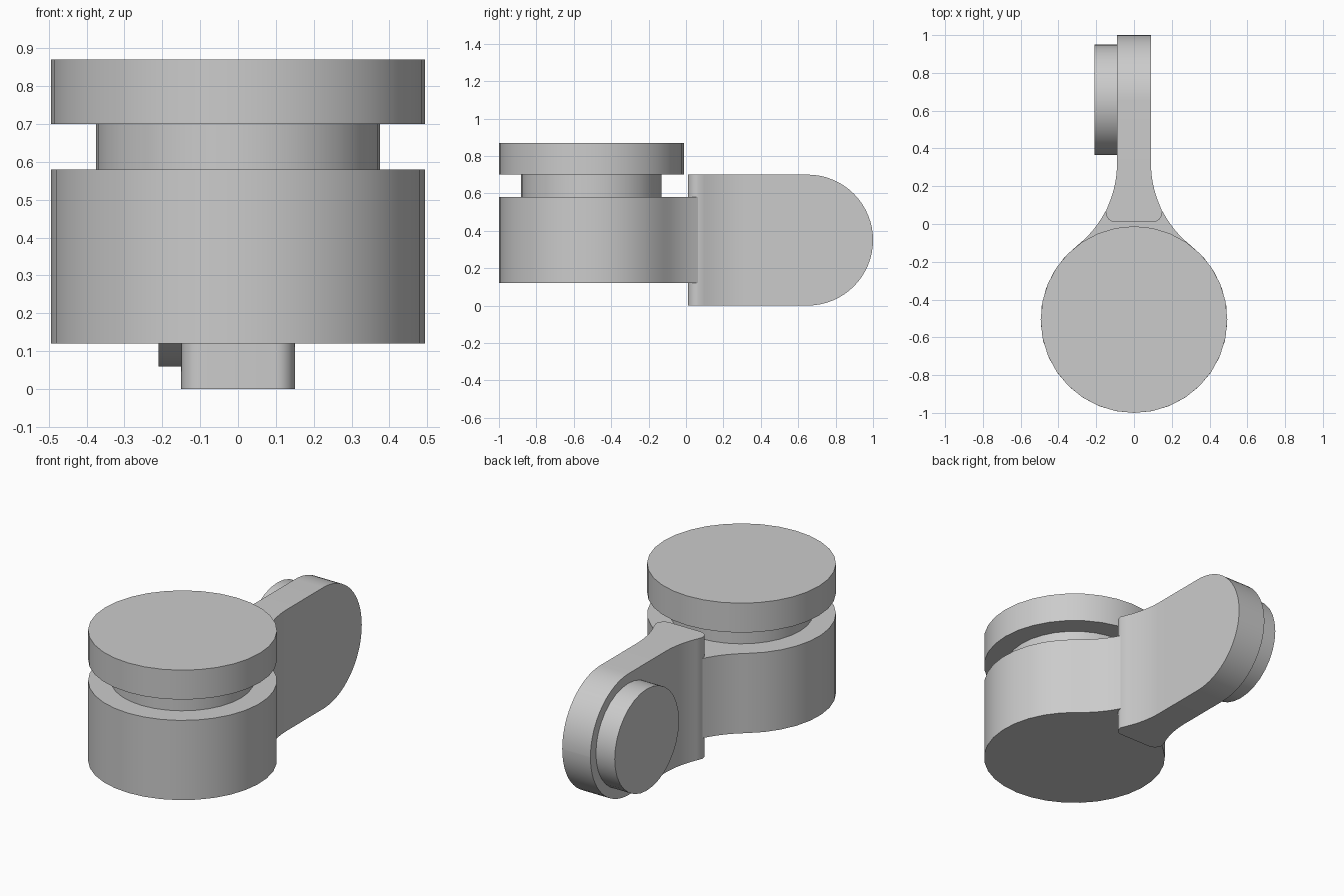
import bpy, bmesh, math
from mathutils import Matrix

cube = bpy.data.objects.get("Cube")
if cube:
    bpy.data.objects.remove(cube, do_unlink=True)

grey = bpy.data.materials.new("plain grey")
grey.use_nodes = True
colour = (0.6, 0.6, 0.6, 1)
grey.diffuse_color = colour
grey.node_tree.nodes["Principled BSDF"].inputs["Base Color"].default_value = colour

SEGMENTS = 32
R, CY = 0.494, -0.506          # round body radius and centre
ARM_W, ARM_R = 0.09, 0.35      # arm half thickness and end radius
FLARE_Y = 0.32                 # where the flare meets the straight arm
# Fillet arc tangent to both the arm side and the round body
rise = FLARE_Y - CY
FILLET = (ARM_W**2 + rise**2 - R**2) / (2 * (R - ARM_W))


def flare(y):
    """Half width of the fillet at depth y."""
    return ARM_W + FILLET - math.sqrt(FILLET**2 - (FLARE_Y - y)**2)


def finish(name, bm):
    bmesh.ops.recalc_face_normals(bm, faces=bm.faces)
    mesh = bpy.data.meshes.new(name)
    bm.to_mesh(mesh)
    bm.free()
    mesh.materials.append(grey)
    obj = bpy.data.objects.new(name, mesh)
    bpy.context.collection.objects.link(obj)
    bpy.ops.object.select_all(action="DESELECT")
    obj.select_set(True)
    bpy.context.view_layer.objects.active = obj
    bpy.ops.object.shade_smooth_by_angle(angle=math.radians(30))
    return obj


def disc(name, radius, depth, centre, axis="Z"):
    bm = bmesh.new()
    turn = Matrix.Rotation(math.pi / 2, 4, "Y") if axis == "X" else Matrix()
    bmesh.ops.create_cone(bm, cap_ends=True, segments=SEGMENTS, radius1=radius,
                          radius2=radius, depth=depth,
                          matrix=Matrix.Translation(centre) @ turn)
    return finish(name, bm)


# Round body with its filleted web, extruded from one outline
tangent = math.atan2(rise, ARM_W + FILLET)
sweep = math.pi + 2 * tangent
outline = []
steps = 26
for i in range(steps + 1):
    a = tangent - sweep * i / steps
    outline.append((R * math.cos(a), CY + R * math.sin(a)))
y0, y1 = CY + R * math.sin(tangent), 0.065
web = [(flare(y), y) for y in (y0 + (y1 - y0) * i / 6 for i in range(1, 7))]
outline += [(-x, y) for x, y in web] + web[::-1]
bm = bmesh.new()
base = bm.faces.new([bm.verts.new((x, y, 0.12)) for x, y in outline])
top = bmesh.ops.extrude_face_region(bm, geom=[base], use_keep_orig=True)
bmesh.ops.translate(bm, vec=(0, 0, 0.46),
                    verts=[v for v in top["geom"] if isinstance(v, bmesh.types.BMVert)])
finish("round_body", bm)

# Narrow neck and wide cap
disc("neck", 0.375, 0.14, (0, CY, 0.64))
disc("cap", R, 0.17, (0, CY, 0.785))

# Arm lofted along y: rounded foot, flared root, straight plate, round end
stations = []
for i in range(7):
    a = math.pi / 2 * i / 6
    stations.append((0.065 - 0.055 * math.cos(a), 0.1 + 0.05 * math.sin(a), ARM_R))
for i in range(1, 10):
    y = 0.07 + (FLARE_Y - 0.07) * i / 9
    stations.append((y, flare(y), ARM_R))
for i in range(17):
    a = math.pi / 2 * i / 16
    half = max(ARM_R * math.cos(a), 0.002)
    stations.append((0.65 + ARM_R * math.sin(a), ARM_W, half))
bm = bmesh.new()
rings = [[bm.verts.new((sx * w, y, ARM_R + sz * h))
          for sx, sz in ((-1, -1), (1, -1), (1, 1), (-1, 1))]
         for y, w, h in stations]
for a, b in zip(rings, rings[1:]):
    for i in range(4):
        j = (i + 1) % 4
        bm.faces.new((a[i], a[j], b[j], b[i]))
bm.faces.new(rings[0])
bm.faces.new(rings[-1])
finish("arm", bm)

# Round boss on the right side of the arm
disc("side_boss", 0.293, 0.13, (-0.145, 0.657, 0.352), "X")
